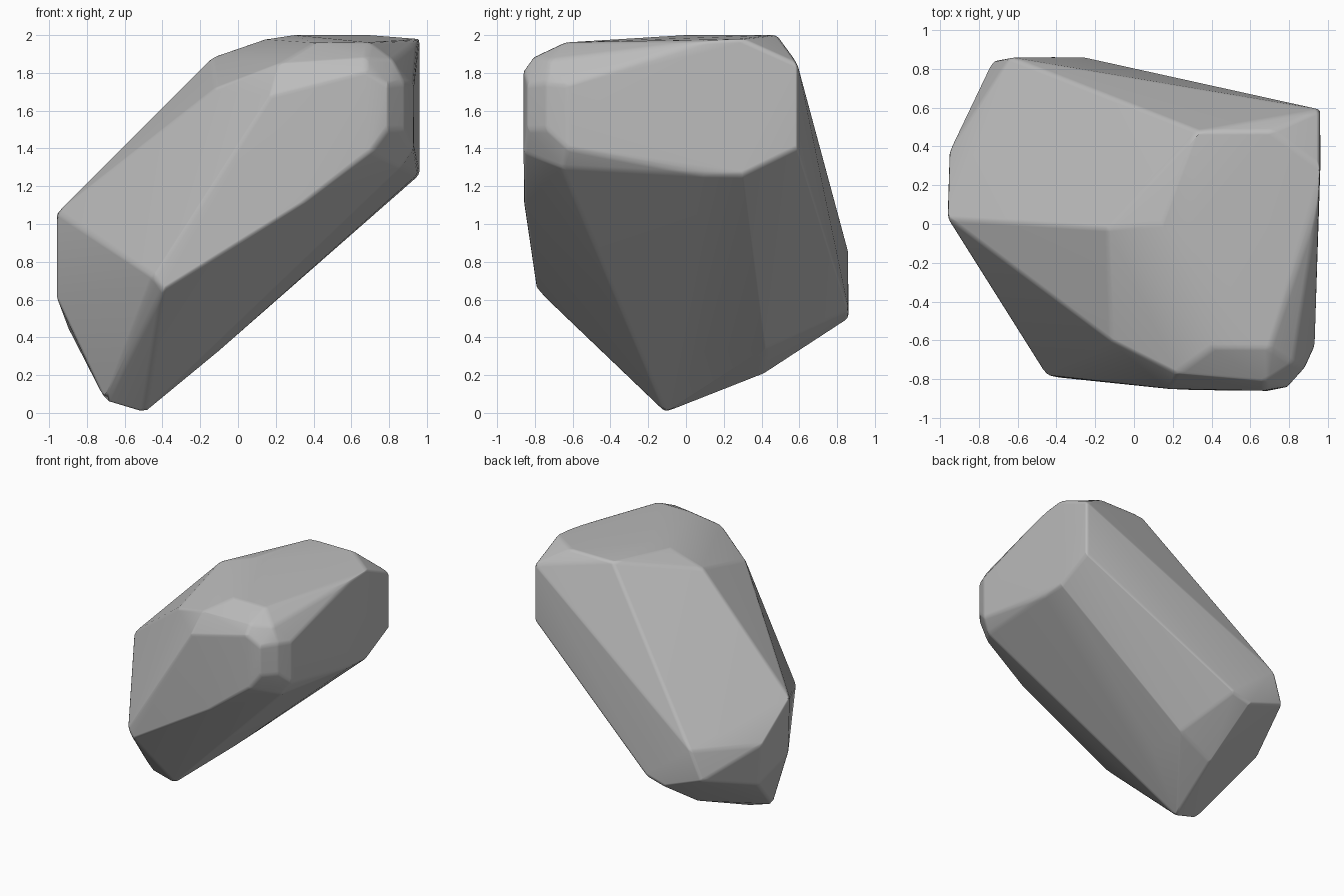
import bpy
import bmesh
import math

# Remove the default object
default = bpy.data.objects.get("Cube")
if default:
    bpy.data.objects.remove(default, do_unlink=True)


def make_material(name, colour):
    material = bpy.data.materials.new(name)
    material.use_nodes = True
    material.diffuse_color = colour
    material.node_tree.nodes["Principled BSDF"].inputs["Base Color"].default_value = colour
    return material


# Corners of each side of the boulder, grouped by the region they bound
crown = [(-.14, -.02, 1.88), (-.12, -.6, 1.72), (.15, 0, 1.98), (.3, 0, 2),
         (.33, .48, 2), (.71, .48, 2), (.4, -.64, 1.96), (.7, -.64, 1.96)]

front_face = [(-.45, -.78, .72), (-.4, -.79, .65), (.36, -.86, 1.12),
              (.7, -.86, 1.38), (.79, -.84, 1.5), (.79, -.84, 1.74),
              (.68, -.86, 1.81), (.17, -.85, 1.68), (.22, -.77, 1.85),
              (.68, -.81, 1.88), (.82, -.72, 1.87)]

flat_end = [(.96, .59, 1.85), (.96, .59, 1.4), (.96, .3, 1.26), (.95, .1, 1.26),
            (.93, -.63, 1.4), (.93, -.63, 1.74), (.96, .3, 1.98), (.95, .1, 1.97),
            (.88, -.74, 1.5), (.88, -.74, 1.75), (.86, -.66, 1.3)]

back_foot = [(-.64, .86, .85), (-.73, .84, .62), (-.4, .86, .5), (-.25, .86, .54)]

low_end = [(-.96, .03, 1.06), (-.96, .05, .61), (-.95, .38, .8), (-.9, .35, .45)]

underside = [(-.5, -.11, 0), (-.7, -.12, .06), (-.4, .4, .2),
             (-.1, .1, .33), (-.1, .42, .34)]

# Wrap all the regions in one convex skin
mesh = bmesh.new()
for region in (crown, front_face, flat_end, back_foot, low_end, underside):
    for corner in region:
        mesh.verts.new(corner)
hull = bmesh.ops.convex_hull(mesh, input=mesh.verts)
loose = {item for item in hull["geom_interior"] + hull["geom_unused"]
         if isinstance(item, bmesh.types.BMVert)}
bmesh.ops.delete(mesh, geom=list(loose), context="VERTS")
bmesh.ops.recalc_face_normals(mesh, faces=mesh.faces)
for face in mesh.faces:
    face.smooth = True

data = bpy.data.meshes.new("boulder")
mesh.to_mesh(data)
mesh.free()
data.materials.append(make_material("stone grey", (.5, .5, .5, 1)))

boulder = bpy.data.objects.new("boulder", data)
bpy.context.collection.objects.link(boulder)

# Wear the edges slightly, keeping the broad facets flat
wear = boulder.modifiers.new("worn edges", "BEVEL")
wear.width = .02
wear.segments = 2
wear.limit_method = "ANGLE"
wear.angle_limit = math.radians(12)
facets = boulder.modifiers.new("flat facets", "WEIGHTED_NORMAL")
facets.mode = "FACE_AREA"
